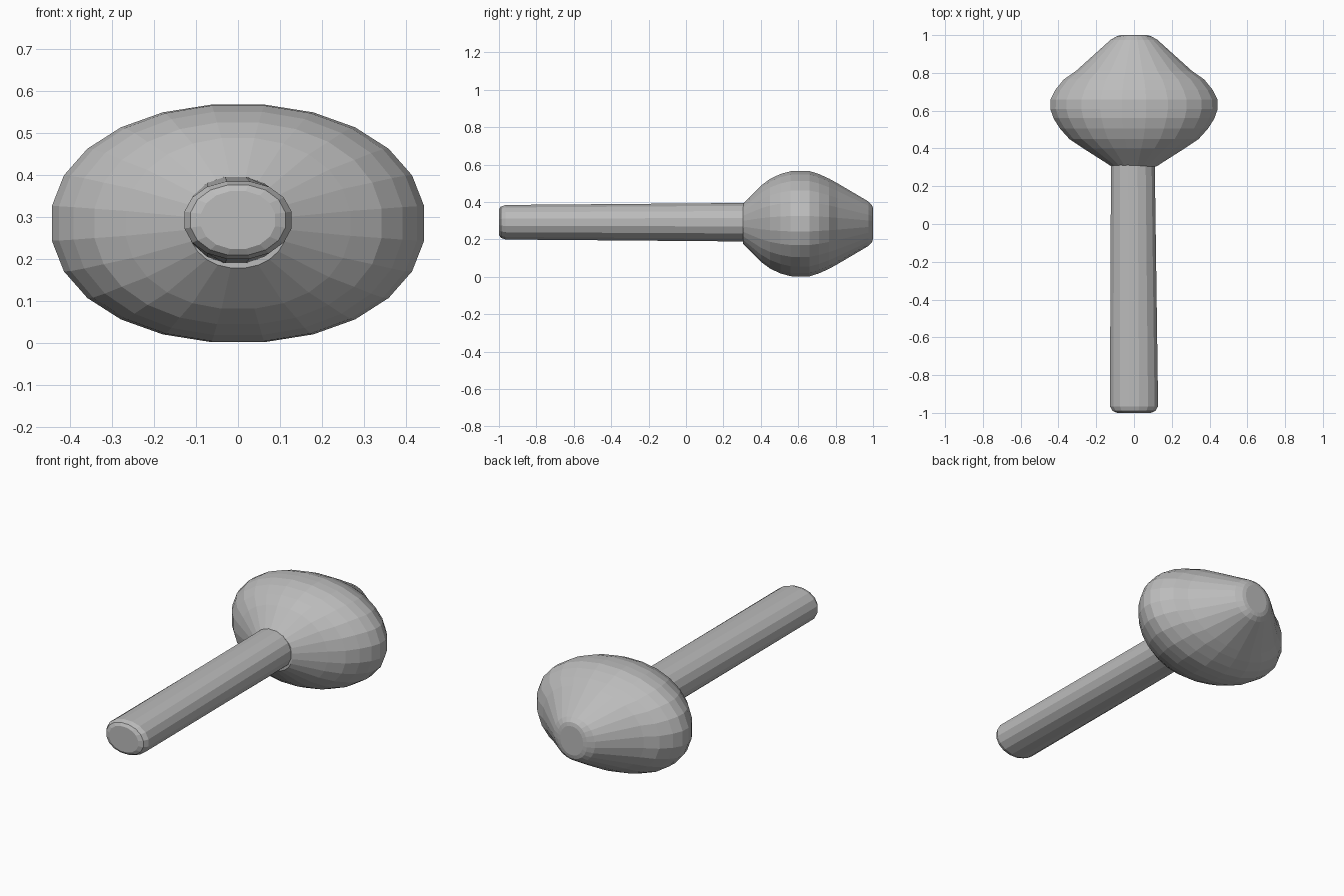
import bpy
import bmesh
from math import cos, sin, pi, copysign

cube = bpy.data.objects.get("Cube")
if cube:
    bpy.data.objects.remove(cube, do_unlink=True)

grey = bpy.data.materials.new("stone grey")
grey.use_nodes = True
grey.diffuse_color = (0.5, 0.5, 0.5, 1)
grey.node_tree.nodes["Principled BSDF"].inputs["Base Color"].default_value = (0.5, 0.5, 0.5, 1)


def loft(name, rings, sides, centre_z, power):
    """Skin rounded rings (y, x offset, half width, half height) along y."""
    bm = bmesh.new()
    loops = []
    for y, cx, rx, rz in rings:
        loop = []
        for i in range(sides):
            a = 2 * pi * (i + 0.5) / sides
            c, s = cos(a), sin(a)
            x = copysign(abs(c) ** power, c) * rx
            z = copysign(abs(s) ** power, s) * rz
            loop.append(bm.verts.new((cx + x, y, centre_z + z)))
        loops.append(loop)
    for lower, upper in zip(loops, loops[1:]):
        for i in range(sides):
            j = (i + 1) % sides
            bm.faces.new((lower[i], lower[j], upper[j], upper[i]))
    bm.faces.new(loops[0])
    bm.faces.new(loops[-1])
    bmesh.ops.recalc_face_normals(bm, faces=bm.faces)
    mesh = bpy.data.meshes.new(name)
    bm.to_mesh(mesh)
    bm.free()
    mesh.materials.append(grey)
    obj = bpy.data.objects.new(name, mesh)
    bpy.context.collection.objects.link(obj)
    return obj


# Faceted oval head with a blunt tip at the back
loft("head", [
    (0.305, 0, 0.12, 0.107),
    (0.40, 0, 0.27, 0.205),
    (0.45, 0, 0.345, 0.242),
    (0.505, 0, 0.395, 0.268),
    (0.56, 0, 0.43, 0.283),
    (0.61, 0, 0.447, 0.285),
    (0.66, 0, 0.445, 0.284),
    (0.71, 0, 0.42, 0.268),
    (0.765, 0, 0.375, 0.243),
    (0.81, 0, 0.31, 0.218),
    (0.975, 0, 0.125, 0.12),
    (0.995, 0, 0.09, 0.10),
    (1.0, 0, 0.07, 0.08),
], 24, 0.284, 0.95)

# Straight handle, slightly flattened at its bevelled front end
loft("handle", [
    (-1.0, 0, 0.09, 0.07),
    (-0.99, 0, 0.115, 0.085),
    (-0.965, 0, 0.13, 0.094),
    (0.33, -0.006, 0.118, 0.105),
], 16, 0.292, 0.95)
